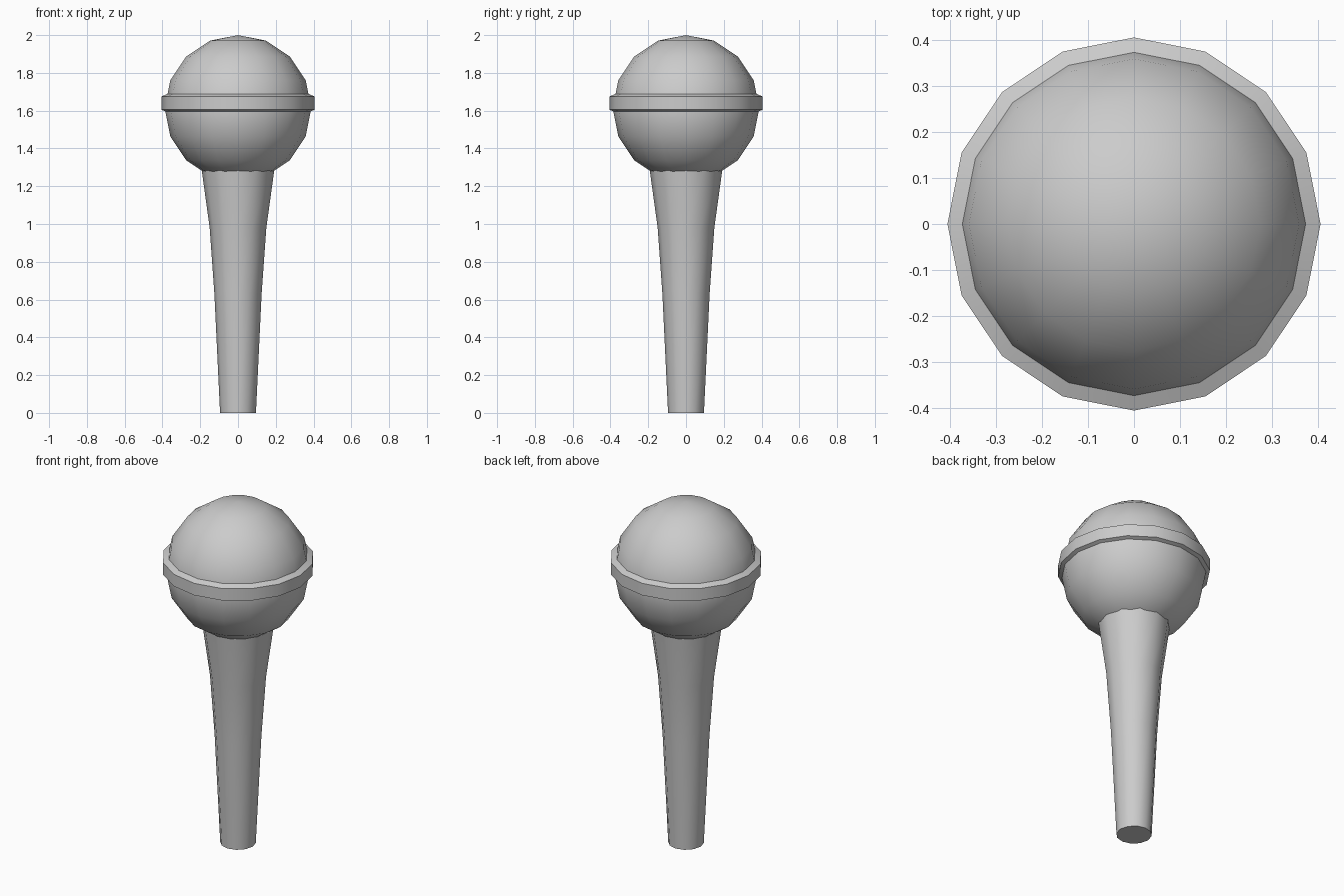
import bpy, bmesh, math

if "Cube" in bpy.data.objects:
    bpy.data.objects.remove(bpy.data.objects["Cube"], do_unlink=True)

grey = bpy.data.materials.new("light_grey")
grey.use_nodes = True
grey.diffuse_color = (0.6, 0.6, 0.6, 1)
grey.node_tree.nodes["Principled BSDF"].inputs["Base Color"].default_value = (0.6, 0.6, 0.6, 1)


def lathe(name, profile, sides, closed=False):
    """Spin (radius, height) points around z; a radius of 0 becomes a pole."""
    bm = bmesh.new()
    rings = []
    for r, z in profile:
        if r == 0:
            rings.append([bm.verts.new((0, 0, z))] * sides)
        else:
            rings.append([bm.verts.new((r * math.cos(math.tau * i / sides),
                                        r * math.sin(math.tau * i / sides), z))
                          for i in range(sides)])
    pairs = list(zip(rings, rings[1:]))
    if closed:
        pairs.append((rings[-1], rings[0]))
    for low, high in pairs:
        for i in range(sides):
            j = (i + 1) % sides
            corners = dict.fromkeys((low[i], low[j], high[j], high[i]))
            bm.faces.new(list(corners))
    if not closed:
        for ring in (rings[0], rings[-1]):
            if ring[0] is not ring[1]:
                bm.faces.new(ring)
    bmesh.ops.recalc_face_normals(bm, faces=bm.faces[:])
    mesh = bpy.data.meshes.new(name)
    bm.to_mesh(mesh)
    bm.free()
    mesh.materials.append(grey)
    obj = bpy.data.objects.new(name, mesh)
    bpy.context.collection.objects.link(obj)
    bpy.ops.object.select_all(action="DESELECT")
    obj.select_set(True)
    bpy.context.view_layer.objects.active = obj
    bpy.ops.object.shade_smooth_by_angle(angle=math.radians(40))
    return obj


# Round head, a low-poly ball
RADIUS, CENTRE = 0.388, 1.612
steps = 8
ball = [(0 if k in (0, steps) else RADIUS * math.sin(math.pi * k / steps),
         CENTRE - RADIUS * math.cos(math.pi * k / steps)) for k in range(steps + 1)]
lathe("head", ball, 16)

# Band around the head with sloped upper and lower faces
lathe("head_band", [(0.36, 1.585), (0.405, 1.605), (0.405, 1.675), (0.36, 1.695)],
      16, closed=True)

# Tapered handle, flaring towards the head
lathe("handle", [(0.095, 0), (0.125, 0.63), (0.15, 0.98), (0.19, 1.27), (0.2, 1.36)], 12)
